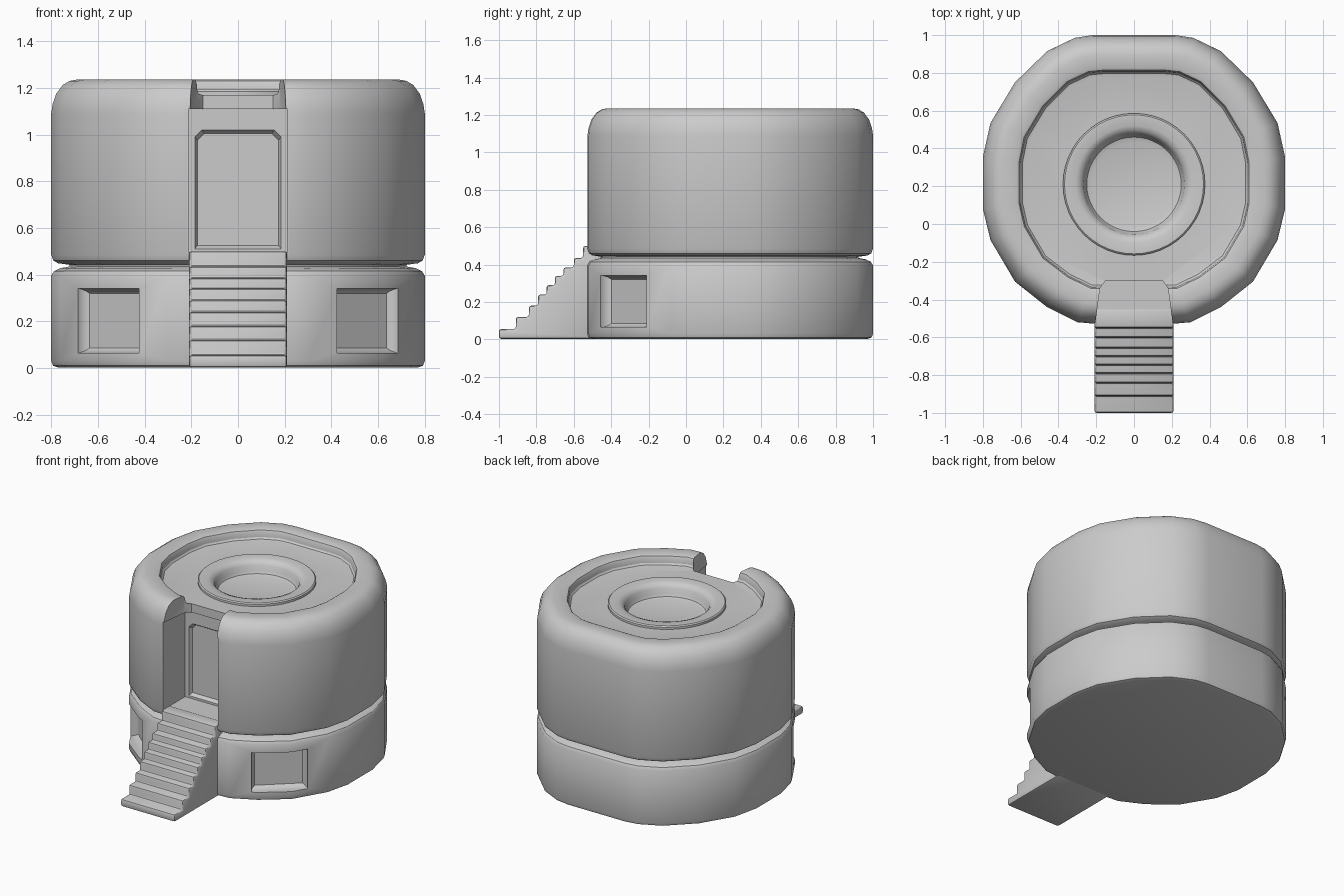
import bpy, bmesh, math

if "Cube" in bpy.data.objects:
    bpy.data.objects.remove(bpy.data.objects["Cube"])

CY = 0.22  # body centre in y


def make(name, verts, faces):
    me = bpy.data.meshes.new(name)
    me.from_pydata(verts, [], faces)
    bm = bmesh.new()
    bm.from_mesh(me)
    bmesh.ops.remove_doubles(bm, verts=bm.verts, dist=1e-5)
    bmesh.ops.recalc_face_normals(bm, faces=bm.faces)
    bm.to_mesh(me)
    bm.free()
    ob = bpy.data.objects.new(name, me)
    bpy.context.collection.objects.link(ob)
    return ob


def loft(name, rings):
    n = len(rings[0])
    faces = [list(range(n))[::-1], [(len(rings) - 1) * n + i for i in range(n)]]
    for k in range(len(rings) - 1):
        for i in range(n):
            j = (i + 1) % n
            faces.append([k * n + i, k * n + j, (k + 1) * n + j, (k + 1) * n + i])
    return make(name, [v for r in rings for v in r], faces)


def activate(ob):
    bpy.ops.object.select_all(action='DESELECT')
    ob.select_set(True)
    bpy.context.view_layer.objects.active = ob


def smooth(ob, angle=35):
    activate(ob)
    bpy.ops.object.shade_smooth_by_angle(angle=math.radians(angle))


def cut(ob, cutter):
    m = ob.modifiers.new('cut', 'BOOLEAN')
    m.operation, m.solver, m.object = 'DIFFERENCE', 'EXACT', cutter
    activate(ob)
    bpy.ops.object.modifier_apply(modifier=m.name)
    bpy.data.objects.remove(cutter)


def prism(name, pts, z0, z1):
    return loft(name, [[(x, y, z) for x, y in pts] for z in (z0, z1)])


def rect(x, y0, y1):
    return [(-x, y0), (x, y0), (x, y1), (-x, y1)]


def circle(r, z, n=48):
    return [(r * math.cos(2 * math.pi * i / n), 0.21 + r * math.sin(2 * math.pi * i / n), z)
            for i in range(n)]


# Body: faceted round outline swept up a wall profile of (inset, height)
half = [(0.22, -0.527), (0.30, -0.52), (0.46, -0.44), (0.63, -0.305), (0.76, -0.085),
        (0.80, 0.08), (0.80, 0.355), (0.76, 0.535), (0.63, 0.75), (0.46, 0.915),
        (0.315, 0.985), (0.22, 1.0)]
outline = half + [(-x, y) for x, y in reversed(half)]
wall = [(0.03, 0.003), (0.008, 0.01), (0, 0.03), (0, 0.395), (0.012, 0.415), (0.04, 0.428),
        (0.08, 0.435), (0.08, 0.442), (0.03, 0.449), (0.01, 0.46), (0, 0.485), (0, 1.09),
        (0.006, 1.13), (0.022, 1.175), (0.05, 1.212), (0.08, 1.23), (0.11, 1.235),
        (0.18, 1.235), (0.193, 1.229), (0.2, 1.215), (0.203, 1.185), (0.212, 1.174),
        (0.23, 1.17)]


def inset(d, z):
    ring = []
    for x, y in outline:
        r = math.hypot(x, y - CY)
        s = (r - d) / r
        ring.append((x * s, CY + (y - CY) * s, z))
    return ring


body = loft('body', [inset(d, z) for d, z in wall])

# Doorway, tapered notch through the rim, and sunken door panel
cut(body, prism('door_cut', rect(0.213, -0.8, -0.28), 0.495, 1.11))
cut(body, prism('notch_cut', [(-0.215, -0.6), (0.215, -0.6), (0.18, -0.34), (0.15, -0.30),
                              (-0.15, -0.30), (-0.18, -0.34)], 1.05, 1.4))
panel = [(-0.185, 0.51), (0.185, 0.51), (0.185, 0.99), (0.155, 1.02), (-0.155, 1.02), (-0.185, 0.99)]
cut(body, loft('panel_cut', [[(x * s, y, 0.76 + (z - 0.76) * s) for x, z in panel]
                             for s, y in ((1.0, -0.33), (1.0, -0.28), (0.94, -0.255))]))

# Sunken windows on the two front corners
for side in (-1, 1):
    rings = []
    for depth, s in ((-0.15, 1.0), (0.03, 1.0), (0.055, 0.93), (0.065, 0.85)):
        ring = []
        for u, v in ((-1, -1), (1, -1), (1, 1), (-1, 1)):
            a = u * 0.18 * s
            x = 0.565 + 0.746 * a - 0.666 * depth
            y = -0.345 + 0.666 * a + 0.746 * depth
            ring.append((side * x, y, 0.203 + v * 0.138 * s))
        rings.append(ring)
    cut(body, loft('window_cut', rings))

# Round socket in the roof
cut(body, loft('socket_cut', [circle(0.37, 1.02), circle(0.37, 1.4)]))
smooth(body, 32)

dish = [(0.376, 1.03), (0.376, 1.185), (0.368, 1.192), (0.31, 1.192), (0.285, 1.182),
        (0.267, 1.16), (0.26, 1.125), (0.25, 1.108), (0.225, 1.1)]
smooth(loft('roof_socket', [circle(r, z) for r, z in dish]), 40)

# Staircase: stepped side profile extruded across the width
ys = [-1.0, -0.91, -0.84, -0.79, -0.745, -0.70, -0.655, -0.60, -0.55]
zs = [0.055, 0.12, 0.18, 0.24, 0.29, 0.34, 0.385, 0.435, 0.5]
side_profile = [(-1.0, 0.003)]
for i, (y, z) in enumerate(zip(ys, zs)):
    y_next = ys[i + 1] if i + 1 < len(ys) else -0.45
    side_profile += [(y, z), (y_next, z)]
side_profile.append((-0.45, 0.003))
stairs = loft('stairs', [[(x, y, z) for y, z in side_profile] for x in (-0.21, 0.21)])
bev = stairs.modifiers.new('bevel', 'BEVEL')
bev.width, bev.segments = 0.012, 2
activate(stairs)
bpy.ops.object.modifier_apply(modifier='bevel')
smooth(stairs, 40)
